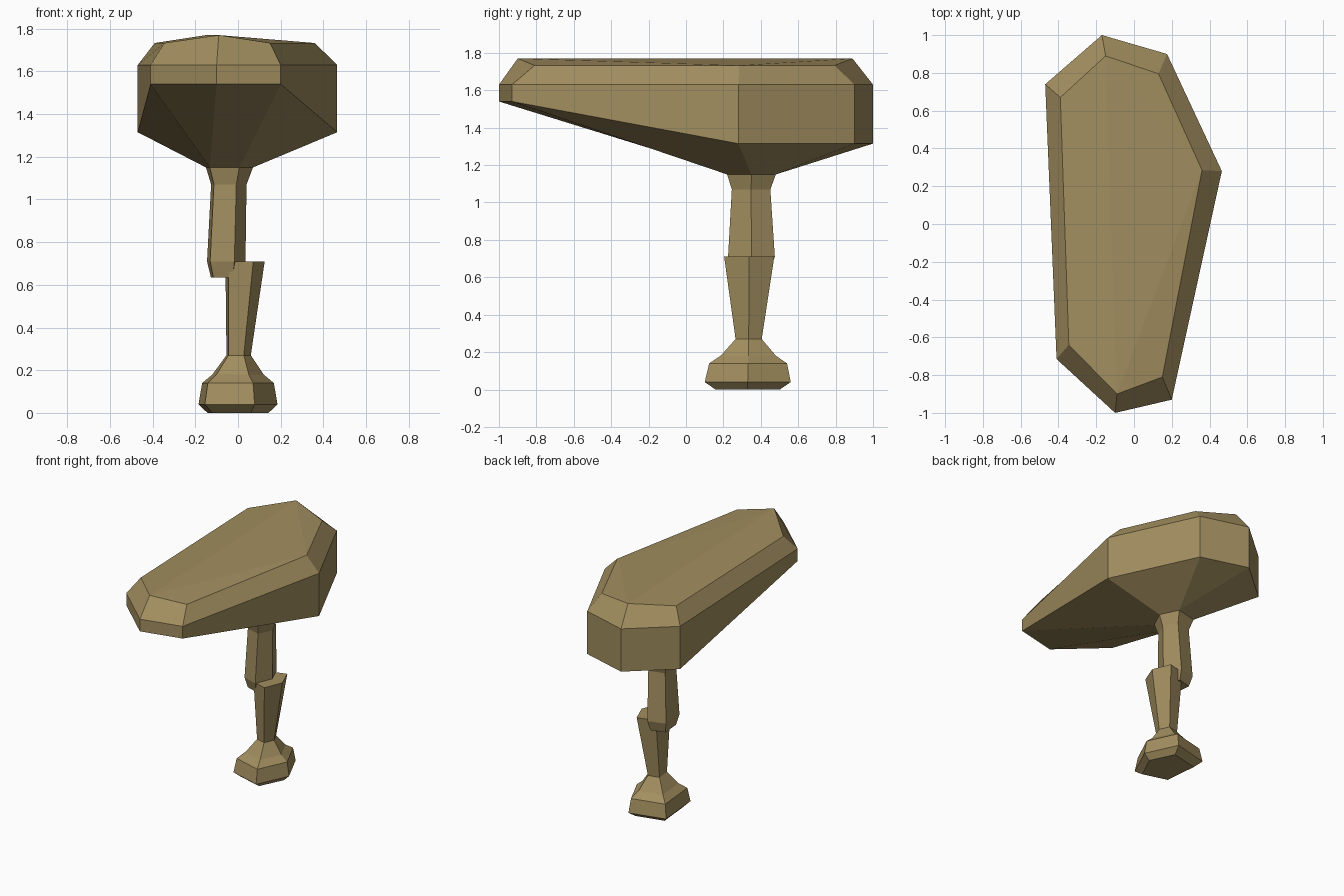
import bpy
import bmesh

cube = bpy.data.objects.get("Cube")
if cube:
    bpy.data.objects.remove(cube, do_unlink=True)

# One flat tan colour for everything
tan = bpy.data.materials.new("tan")
tan.use_nodes = True
colour = (0.36, 0.27, 0.115, 1.0)
tan.diffuse_color = colour
shader = tan.node_tree.nodes["Principled BSDF"]
shader.inputs["Base Color"].default_value = colour
shader.inputs["Roughness"].default_value = 0.9

# Irregular five-sided cross-section shared by the stand and both leg parts
SECTION = [(1, 0), (0.42, 1), (-1, 0.72), (-0.84, -0.7), (0.42, -1)]


def ring(centre_x, centre_y, radius_x, radius_y, z):
    """Scaled copy of the shared cross-section, anticlockwise from +x."""
    return [(centre_x + px * radius_x, centre_y + py * radius_y, z)
            for px, py in SECTION]


def bridge(bm, lower, upper, pairing=None):
    """Join two rings; pairing gives the lower corner under each upper one."""
    count = len(upper)
    pairing = pairing or list(range(count))
    for i in range(count):
        j = (i + 1) % count
        loop = [lower[pairing[i]], lower[pairing[j]], upper[j], upper[i]]
        bm.faces.new(list(dict.fromkeys(loop)))


def add_ring(bm, points):
    return [bm.verts.new(point) for point in points]


def finish(bm, name):
    mesh = bpy.data.meshes.new(name)
    bm.to_mesh(mesh)
    bm.free()
    mesh.materials.append(tan)
    part = bpy.data.objects.new(name, mesh)
    bpy.context.collection.objects.link(part)
    return part


def loft(name, sections, cap_top=True):
    """Stack of rings, closed at the bottom and optionally at the top."""
    bm = bmesh.new()
    rings = [add_ring(bm, ring(*section)) for section in sections]
    for lower, upper in zip(rings, rings[1:]):
        bridge(bm, lower, upper)
    bm.faces.new(list(reversed(rings[0])))
    if cap_top:
        bm.faces.new(rings[-1])
    return finish(bm, name)


# Flared foot that tapers to a narrow ankle
ankle = (0.003, 0.335, 0.057, 0.07, 0.27)
loft("foot", [
    (0, 0.33, 0.143, 0.172, 0),
    (0, 0.33, 0.185, 0.23, 0.04),
    (0, 0.332, 0.168, 0.208, 0.14),
    (0, 0.333, 0.12, 0.148, 0.18),
    ankle,
], cap_top=False)

# Lower leg widens upward to a flat step
loft("lower_leg", [ankle, (0.033, 0.338, 0.092, 0.134, 0.71)])

# Upper leg is offset sideways and flares into the head
neck = (-0.04, 0.35, 0.11, 0.13, 1.15)
loft("upper_leg", [
    (-0.055, 0.35, 0.072, 0.1, 0.635),
    (-0.055, 0.35, 0.09, 0.125, 0.71),
    (-0.043, 0.348, 0.083, 0.103, 1.07),
    neck,
], cap_top=False)

# Head: seven-sided outline, lower at the back, with a bevelled ridged top
OUTLINE = [(0.465, 0.28), (0.175, 0.9), (-0.17, 1), (-0.47, 0.74),
           (-0.41, -0.715), (-0.1, -1), (0.2, -0.93)]
TOP = [(0.36, 0.285), (0.13, 0.795), (-0.15, 0.89), (-0.39, 0.67),
       (-0.345, -0.64), (-0.09, -0.9), (0.15, -0.81)]
RIDGE = (2, 5)

bm = bmesh.new()
socket = add_ring(bm, ring(*neck))
under = add_ring(bm, [(x, y, 1.315 if y > 0 else 1.54) for x, y in OUTLINE])
rim = add_ring(bm, [(x, y, 1.63) for x, y in OUTLINE])
crown = add_ring(bm, [(x, y, 1.77 if i in RIDGE else 1.733)
                      for i, (x, y) in enumerate(TOP)])
bridge(bm, socket, under, pairing=[0, 1, 1, 2, 3, 3, 4])
bridge(bm, under, rim)
bridge(bm, rim, crown)
for corners in ((2, 3, 4, 5), (5, 6, 0), (5, 0, 2), (0, 1, 2)):
    bm.faces.new([crown[i] for i in corners])
finish(bm, "head")
